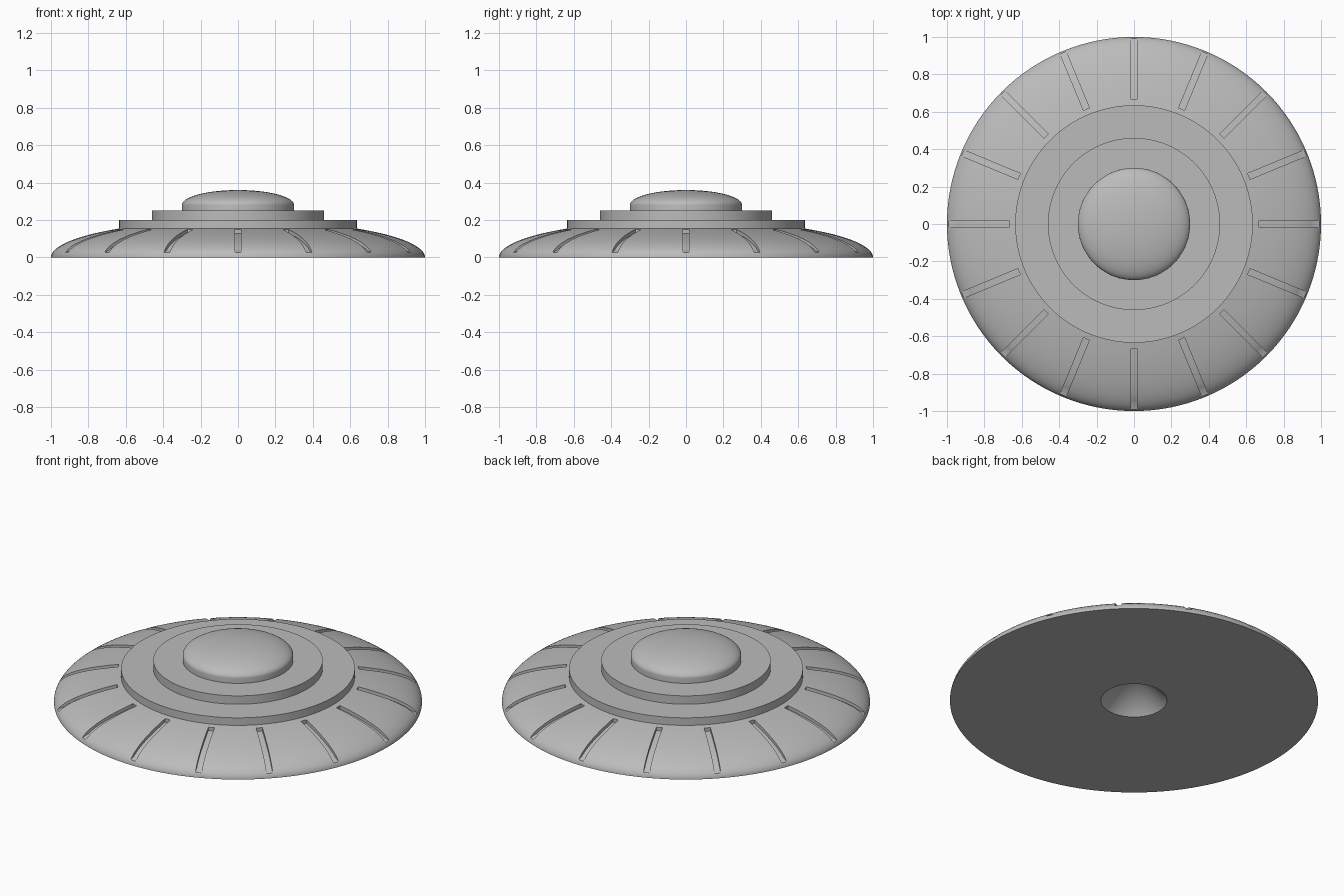
import bpy, bmesh, math
from mathutils import Matrix

if "Cube" in bpy.data.objects:
    bpy.data.objects.remove(bpy.data.objects["Cube"], do_unlink=True)

SEGMENTS = 128
GROOVES = 16

grey = bpy.data.materials.new("plain grey")
grey.use_nodes = True
colour = (0.5, 0.5, 0.5, 1)
grey.diffuse_color = colour
grey.node_tree.nodes["Principled BSDF"].inputs["Base Color"].default_value = colour


def make_object(name, bm):
    bmesh.ops.recalc_face_normals(bm, faces=bm.faces)
    mesh = bpy.data.meshes.new(name)
    bm.to_mesh(mesh)
    bm.free()
    mesh.materials.append(grey)
    obj = bpy.data.objects.new(name, mesh)
    bpy.context.collection.objects.link(obj)
    return obj


def activate(obj):
    bpy.ops.object.select_all(action="DESELECT")
    obj.select_set(True)
    bpy.context.view_layer.objects.active = obj


def lathe(name, profile):
    """Spin an (r, z) profile, whose ends lie on the axis, around z."""
    bm = bmesh.new()
    verts = [bm.verts.new((r, 0, z)) for r, z in profile]
    edges = [bm.edges.new(pair) for pair in zip(verts, verts[1:])]
    bmesh.ops.spin(bm, geom=verts + edges, cent=(0, 0, 0), axis=(0, 0, 1),
                   angle=math.tau, steps=SEGMENTS, use_merge=True)
    bmesh.ops.remove_doubles(bm, verts=bm.verts, dist=1e-5)
    return make_object(name, bm)


def arc(a, b, start, end, steps, z0=0):
    """Elliptical arc in the (r, z) plane."""
    angles = [start + (end - start) * i / steps for i in range(steps + 1)]
    return [(a * math.cos(t), z0 + b * math.sin(t)) for t in angles]


# Hull: conical recess below, curved saucer rim and two stepped tiers
rim = arc(1.0, 0.2, 0, math.acos(0.635), 20)
hull = lathe("hull", [(0, 0.2), (0.18, 0)] + rim + [
    (0.635, 0.2), (0.46, 0.2), (0.46, 0.25), (0, 0.25)])

# Dome: short upright wall with a rounded cap
cap = arc(0.3, 0.08, 0, math.pi / 2, 20, z0=0.28)[:-1]
dome = lathe("dome", [(0, 0.25), (0.3, 0.25)] + cap + [(0, 0.36)])

# Radial grooves: one curved wedge repeated around the rim
floor = arc(0.98, 0.175, math.acos(0.665 / 0.98), math.asin(0.04 / 0.175), 16)
section = floor + [(1.05, 0.005), (1.05, 0.3), (0.665, 0.3)]
bm = bmesh.new()
for i in range(GROOVES):
    face = bm.faces.new([bm.verts.new((r, -0.017, z)) for r, z in section])
    moved = bmesh.ops.extrude_face_region(bm, geom=[face])["geom"]
    new = [v for v in moved if isinstance(v, bmesh.types.BMVert)]
    bmesh.ops.translate(bm, verts=new, vec=(0, 0.034, 0))
    bmesh.ops.rotate(bm, verts=list(face.verts) + new, cent=(0, 0, 0),
                     matrix=Matrix.Rotation(math.tau * i / GROOVES, 3, "Z"))
cutter = make_object("groove_cutter", bm)
cutter.hide_render = True

cut = hull.modifiers.new("grooves", "BOOLEAN")
cut.operation = "DIFFERENCE"
cut.solver = "EXACT"
cut.object = cutter
activate(hull)
bpy.ops.object.modifier_apply(modifier=cut.name)
bpy.data.objects.remove(cutter, do_unlink=True)

for obj in (hull, dome):
    activate(obj)
    bpy.ops.object.shade_smooth_by_angle(angle=math.radians(30))
